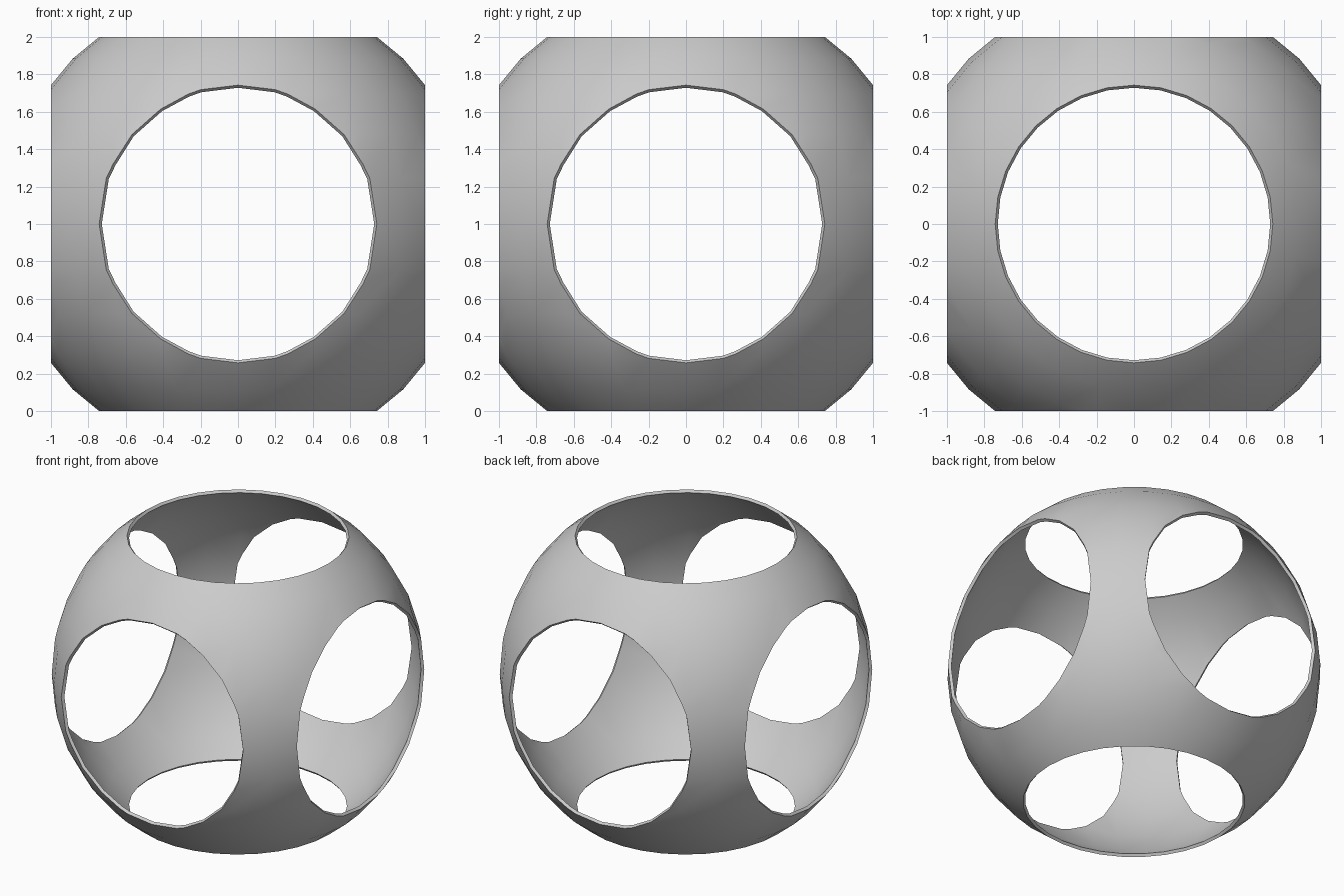
import bpy, bmesh
from mathutils import Vector

if "Cube" in bpy.data.objects:
    bpy.data.objects.remove(bpy.data.objects["Cube"])

RADIUS = 1.25      # sphere radius
HALF = 1.0         # distance of the six cutting planes
WALL = 0.022       # shell thickness

# sphere surface with the six caps sliced off
bm = bmesh.new()
bmesh.ops.create_uvsphere(bm, u_segments=32, v_segments=16, radius=RADIUS)
for axis in range(3):
    for sign in (-1, 1):
        n = Vector((0, 0, 0))
        n[axis] = sign
        bmesh.ops.bisect_plane(bm, geom=bm.verts[:] + bm.edges[:] + bm.faces[:],
                               dist=1e-5, plane_co=n * HALF, plane_no=n,
                               clear_outer=True)
bmesh.ops.remove_doubles(bm, verts=bm.verts[:], dist=1e-4)
bmesh.ops.recalc_face_normals(bm, faces=bm.faces[:])
# make sure normals point away from the centre
if sum(f.normal.dot(f.calc_center_median()) for f in bm.faces) < 0:
    bmesh.ops.reverse_faces(bm, faces=bm.faces[:])
bmesh.ops.translate(bm, verts=bm.verts[:], vec=(0, 0, HALF))

mesh = bpy.data.meshes.new("open_sphere_shell")
bm.to_mesh(mesh)
bm.free()
shell = bpy.data.objects.new("open_sphere_shell", mesh)
bpy.context.collection.objects.link(shell)

# wall thickness, grown inwards
solid = shell.modifiers.new("wall", 'SOLIDIFY')
solid.thickness = WALL
solid.offset = -1
bpy.context.view_layer.objects.active = shell
shell.select_set(True)
bpy.ops.object.modifier_apply(modifier=solid.name)

# smooth walls, crisp rims
bpy.ops.object.shade_smooth_by_angle(angle=0.6)
